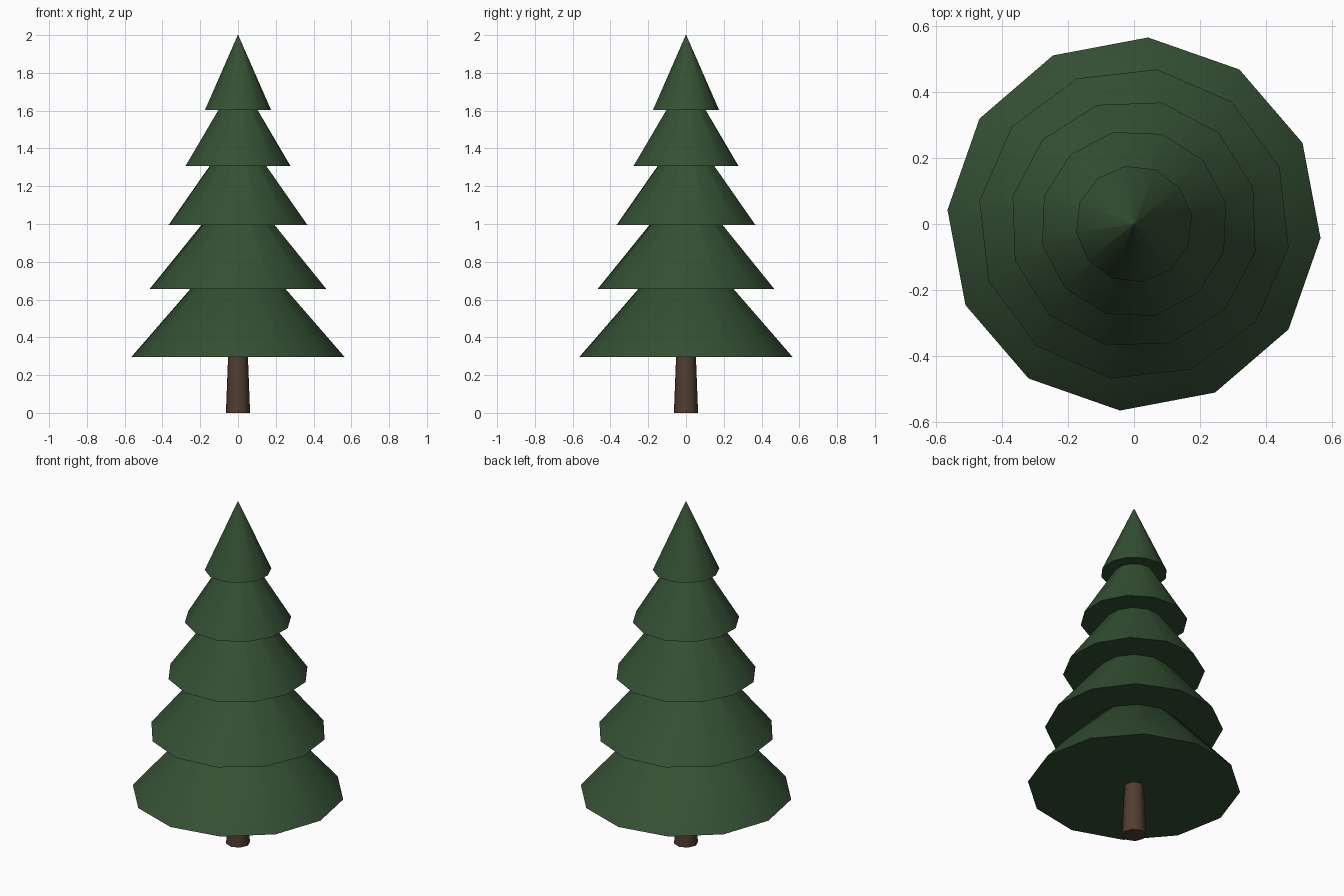
import bpy
import math

if "Cube" in bpy.data.objects:
    bpy.data.objects.remove(bpy.data.objects["Cube"])


def material(name, color):
    mat = bpy.data.materials.new(name)
    mat.diffuse_color = (*color, 1.0)
    mat.use_nodes = True
    mat.node_tree.nodes["Principled BSDF"].inputs["Base Color"].default_value = mat.diffuse_color
    return mat


def cone(name, sides, r_bottom, r_top, z_bottom, z_top, turn, mat):
    """Capped upright cone, smooth around its side with sharp rims."""
    bpy.ops.mesh.primitive_cone_add(
        vertices=sides, radius1=r_bottom, radius2=r_top, depth=z_top - z_bottom,
        location=(0, 0, (z_bottom + z_top) / 2), rotation=(0, 0, turn))
    obj = bpy.context.object
    obj.name = name
    obj.data.materials.append(mat)
    bpy.ops.object.shade_smooth_by_angle(angle=math.radians(50))
    return obj


green = material("dark pine green", (0.034, 0.080, 0.033))
brown = material("bark brown", (0.080, 0.047, 0.030))

# Tapered trunk, ending just inside the lowest tier
cone("trunk", 8, 0.064, 0.051, 0.0, 0.34, 0.0, brown)

# Foliage tiers: base radius, base height, tip height; each is twisted a bit more
tiers = [
    (0.566, 0.296, 0.945),
    (0.473, 0.656, 1.232),
    (0.377, 0.995, 1.520),
    (0.285, 1.307, 1.777),
    (0.177, 1.603, 2.000),
]
for i, (radius, base, tip) in enumerate(tiers, start=1):
    # A minute flat tip keeps the shading clean up to the point
    cone(f"foliage_tier_{i}", 12, radius, 0.0015, base, tip,
         math.radians(-4.3 * i), green)
